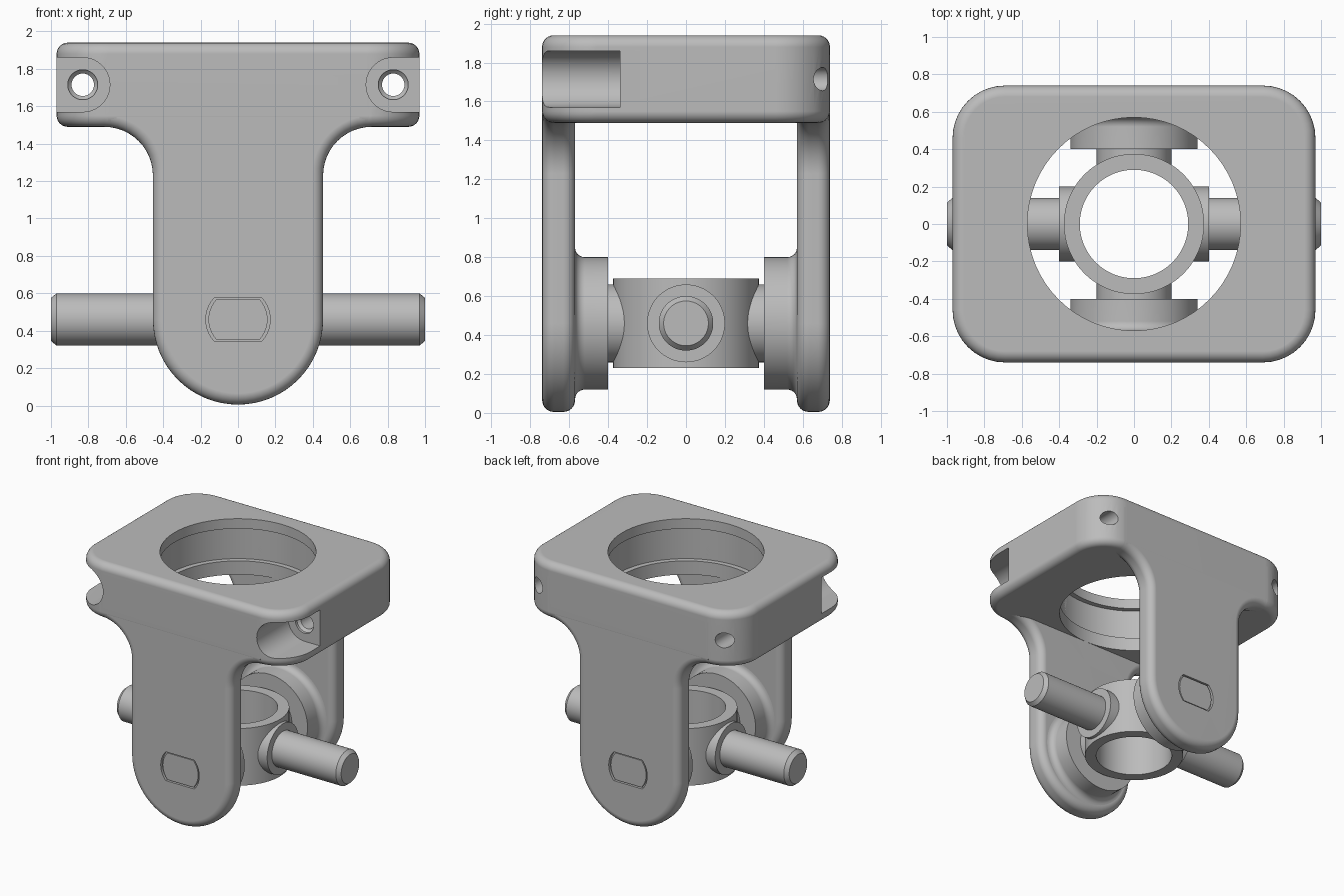
import bpy, bmesh
from math import sin, cos, pi, asin

cube = bpy.data.objects.get("Cube")
if cube:
    bpy.data.objects.remove(cube, do_unlink=True)

grey = bpy.data.materials.new("matte grey")
grey.use_nodes = True
grey.diffuse_color = (0.5, 0.5, 0.5, 1)
grey.node_tree.nodes["Principled BSDF"].inputs["Base Color"].default_value = (0.5, 0.5, 0.5, 1)

SEG = 64
PIVOT = 0.46      # height of the pivot axes
BEVEL = 0.06
MAP = {"X": lambda u, v, h: (h, u, v),
       "Y": lambda u, v, h: (u, h, v),
       "Z": lambda u, v, h: (u, v, h)}


def loft(name, rings, axis, closed=False):
    """Skin a list of (outline, height) rings along an axis."""
    bm = bmesh.new()
    loops = [[bm.verts.new(MAP[axis](u, v, h)) for u, v in pts] for pts, h in rings]
    pairs = list(zip(loops, loops[1:]))
    if closed:
        pairs.append((loops[-1], loops[0]))
    else:
        bm.faces.new(loops[0])
        bm.faces.new(loops[-1])
    for a, b in pairs:
        for i in range(len(a)):
            j = (i + 1) % len(a)
            bm.faces.new((a[i], a[j], b[j], b[i]))
    bmesh.ops.recalc_face_normals(bm, faces=bm.faces)
    mesh = bpy.data.meshes.new(name)
    bm.to_mesh(mesh)
    bm.free()
    mesh.materials.append(grey)
    ob = bpy.data.objects.new(name, mesh)
    bpy.context.collection.objects.link(ob)
    return ob


def arc(cx, cy, r, a0, a1, n):
    return [(cx + r * cos(a0 + (a1 - a0) * i / n), cy + r * sin(a0 + (a1 - a0) * i / n))
            for i in range(n + 1)]


def lathe(name, profile, axis, centre=(0, 0), closed=False):
    """Turn a (radius, height) profile about an axis."""
    return loft(name, [(arc(*centre, r, 0, 2 * pi, SEG)[:-1], h) for r, h in profile], axis, closed)


def rounded(outline, lo, hi, n=6):
    """Rings of an extrusion with both rims rounded over."""
    steps = [(BEVEL * (1 - sin(t)), BEVEL * (1 - cos(t)))
             for t in (pi / 2 * i / n for i in range(n + 1))]
    return ([(outline(i), lo + h) for i, h in steps]
            + [(outline(i), hi - h) for i, h in reversed(steps)])


def block_outline(inset):
    hx, hy, r = 0.97 - inset, 0.74 - inset, 0.28 - inset
    pts = []
    for k, (sx, sy) in enumerate(((1, 1), (-1, 1), (-1, -1), (1, -1))):
        pts += arc(sx * (hx - r), sy * (hy - r), r, k * pi / 2, (k + 1) * pi / 2, 10)
    return pts


def arm_outline(inset):
    # flared shoulder, straight side and round foot; the top is buried in the block
    w, f, z = 0.455, 0.26, 1.49
    left = arc(-w - f, z - f, f + inset, pi / 2, 0, 12)
    foot = arc(0, PIVOT, w - inset, pi, 2 * pi, 32)
    right = arc(w + f, z - f, f + inset, pi, pi / 2, 12)
    return left + foot + right + [(w + f, 1.84), (-w - f, 1.84)]


def flatted(r, flat):
    # circle with two flats
    a = asin(flat / r)
    return arc(0, PIVOT, r, -a, a, 10) + arc(0, PIVOT, r, pi - a, pi + a, 10)


def cut(ob, cutters):
    bpy.context.view_layer.objects.active = ob
    for c in cutters:
        mod = ob.modifiers.new("cut", "BOOLEAN")
        mod.operation, mod.solver, mod.object = "DIFFERENCE", "EXACT", c
        bpy.ops.object.modifier_apply(modifier=mod.name)


# Cutters: stepped bore, front corner slots and screw holes
bore = lathe("bore_cutter", [(0.57, 1.3), (0.57, 1.6), (0.61, 1.6), (0.61, 1.86),
                             (0.57, 1.86), (0.57, 2.1)], "Z")
body_cutters = [bore]
for s in (1, -1):
    slot = [(s * x, z) for x, z in arc(0.83, 1.715, 0.145, pi / 2, 3 * pi / 2, 20)
            + [(1.1, 1.57), (1.1, 1.86)]]
    body_cutters.append(loft("slot_cutter", [(slot, -0.9), (slot, -0.34)], "Y"))
    body_cutters.append(lathe("screw_cutter", [(0.08, -0.5), (0.08, -0.32), (0.06, -0.3),
                                               (0.06, 0.9)], "Y", (s * 0.83, 1.715)))

# Frame block
block = loft("frame_block", rounded(block_outline, 1.49, 1.94), "Z")
cut(block, body_cutters)
parts = [block]

# Arms with bosses and flatted pivot ends, front and back
for s, side in ((-1, "front"), (1, "back")):
    arm = loft(side + "_arm", rounded(arm_outline, *sorted((s * 0.739, s * 0.57))), "Y")
    recess = loft("recess_cutter", [(flatted(0.172, 0.116), s * 0.8),
                                    (flatted(0.172, 0.116), s * 0.715)], "Y")
    cut(arm, body_cutters + [recess])
    bpy.data.objects.remove(recess, do_unlink=True)
    pin = loft(side + "_pivot_end", [(flatted(0.158, 0.108), s * 0.69),
                                     (flatted(0.158, 0.108), s * 0.733)], "Y")
    fillet = [(0.39 - x, s * y) for x, y in arc(0, 0.52, 0.05, 0, pi / 2, 6)]
    fillet = [(0.39 - 0.05 * sin(t), s * (0.57 - 0.05 * (1 - cos(t))))
              for t in (pi / 2 * i / 6 for i in range(7))]
    fillet = [(0.39 - 0.05 * (1 - cos(t)), s * (0.57 - 0.05 * (1 - sin(t))))
              for t in (pi / 2 * i / 6 for i in range(7))]
    fillet = [(0.39 - 0.05 * cos(t), s * (0.52 + 0.05 * sin(t)))
              for t in (pi / 2 * i / 6 for i in range(7))]
    boss = lathe(side + "_boss", [(0.34, s * 0.4)] + fillet + [(0.39, s * 0.6)], "Y", (0, PIVOT))
    parts += [arm, pin, boss]

for c in body_cutters:
    bpy.data.objects.remove(c, do_unlink=True)

# Cross piece: centre tube, four collars and two side pins
parts.append(lathe("centre_tube", [(0.375, 0.23), (0.375, 0.69), (0.29, 0.69), (0.29, 0.23)],
                   "Z", closed=True))
for s, side in ((1, "left"), (-1, "right")):
    parts.append(lathe(side + "_collar", [(0.2, s * 0.3), (0.2, s * 0.4)], "X", (0, PIVOT)))
    parts.append(lathe(side + "_pin", [(0.14, s * 0.35), (0.14, s * 0.97), (0.115, s)],
                       "X", (0, PIVOT)))
for s, side in ((-1, "front"), (1, "back")):
    parts.append(lathe(side + "_collar", [(0.2, s * 0.3), (0.2, s * 0.42)], "Y", (0, PIVOT)))

# Smooth shading with crisp edges and flat broad faces
bpy.ops.object.select_all(action="DESELECT")
for ob in parts:
    ob.select_set(True)
bpy.context.view_layer.objects.active = block
bpy.ops.object.shade_smooth_by_angle(angle=pi / 6)
for ob in parts:
    ob.modifiers.new("flat_faces", "WEIGHTED_NORMAL").keep_sharp = True
